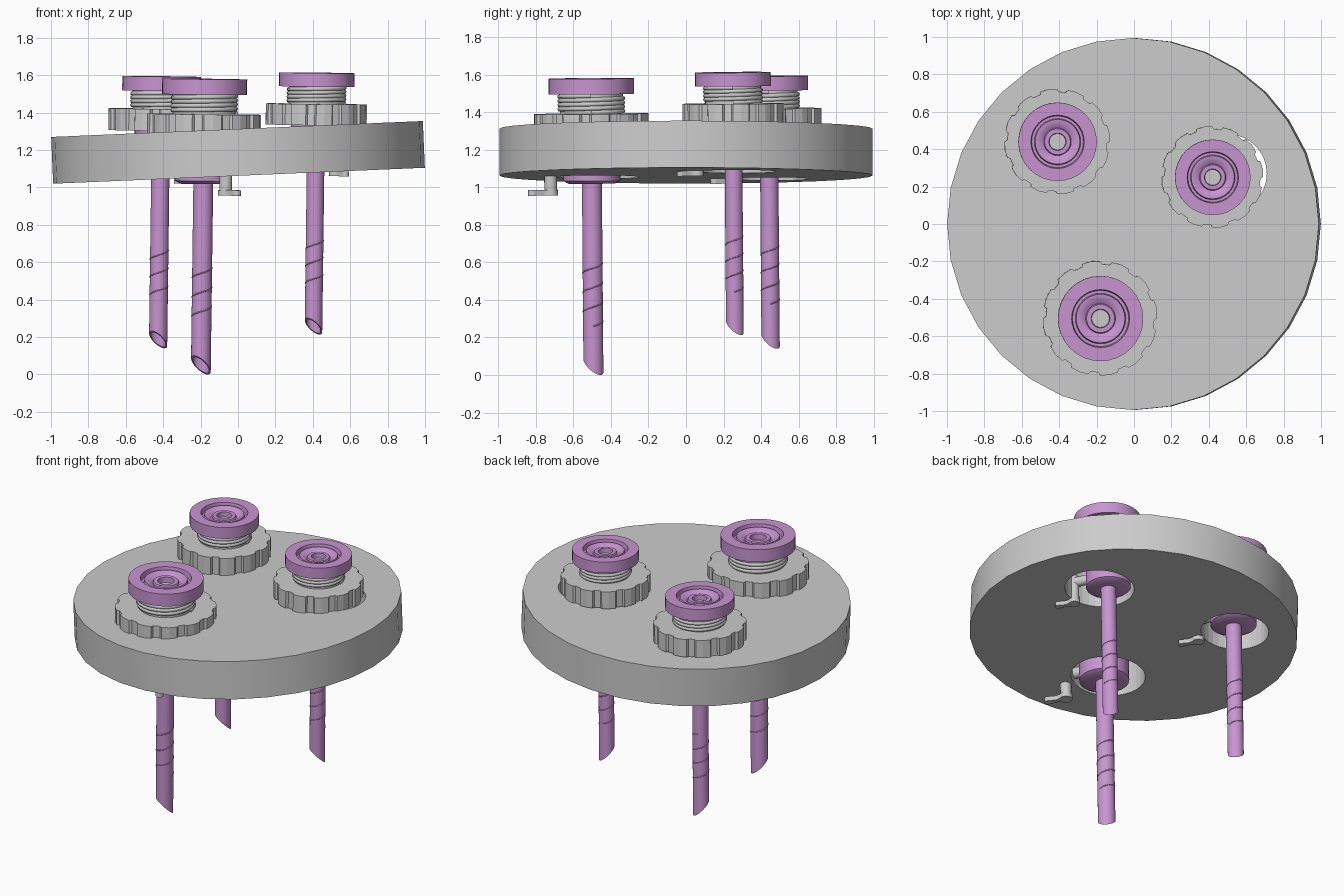
import bpy, bmesh
from math import sin, cos, pi, atan2
from mathutils import Matrix

if "Cube" in bpy.data.objects:
    bpy.data.objects.remove(bpy.data.objects["Cube"])

pink = bpy.data.materials.new("pink_plastic")
pink.diffuse_color = (0.58, 0.30, 0.64, 1)
pink.use_nodes = True
pink.node_tree.nodes["Principled BSDF"].inputs["Base Color"].default_value = pink.diffuse_color


def finish(bm, name, mat=None, M=Matrix(), smooth=True):
    bmesh.ops.recalc_face_normals(bm, faces=bm.faces)
    me = bpy.data.meshes.new(name)
    bm.to_mesh(me)
    bm.free()
    ob = bpy.data.objects.new(name, me)
    bpy.context.collection.objects.link(ob)
    ob.matrix_world = M
    if mat:
        me.materials.append(mat)
    if smooth:
        bpy.ops.object.select_all(action='DESELECT')
        ob.select_set(True)
        bpy.context.view_layer.objects.active = ob
        bpy.ops.object.shade_smooth_by_angle(angle=0.6)
    return ob


def lathe(profile, n=32, slant=None):
    """Revolve a closed (r, z) profile; slant tilts points at z = 0."""
    bm = bmesh.new()
    rings = []
    for i in range(n):
        a = 2 * pi * i / n
        ring = []
        for r, z in profile:
            x, y = r * cos(a), r * sin(a)
            if slant and z == 0:
                z = slant * (0.053 - (x + y) * 0.707)
            ring.append(bm.verts.new((x, y, z)))
        rings.append(ring)
    m = len(profile)
    for i in range(n):
        a, b = rings[i], rings[(i + 1) % n]
        for j in range(m):
            k = (j + 1) % m
            bm.faces.new((a[j], b[j], b[k], a[k]))
    return bm


def prism(outline, z0, z1):
    bm = bmesh.new()
    f = bm.faces.new([bm.verts.new((x, y, z0)) for x, y in outline])
    ext = bmesh.ops.extrude_face_region(bm, geom=[f])
    for v in ext["geom"]:
        if isinstance(v, bmesh.types.BMVert):
            v.co.z = z1
    return bm


def circle(r, n, x=0, y=0):
    return [(x + r * cos(2 * pi * i / n), y + r * sin(2 * pi * i / n)) for i in range(n)]


def helix(name, r, z0, z1, turns, thick, M, mat=None):
    cu = bpy.data.curves.new(name, 'CURVE')
    cu.dimensions = '3D'
    cu.bevel_depth = thick
    cu.bevel_resolution = 1
    sp = cu.splines.new('POLY')
    n = int(turns * 28)
    sp.points.add(n)
    for i, p in enumerate(sp.points):
        t = i / n
        a = 2 * pi * turns * t
        p.co = (r * cos(a), r * sin(a), z0 + (z1 - z0) * t, 1)
    if mat:
        cu.materials.append(mat)
    ob = bpy.data.objects.new(name, cu)
    bpy.context.collection.objects.link(ob)
    ob.matrix_world = M


# Tilted base disc with three openings
tilt = Matrix.Translation((0, 0, 1.1875)) @ Matrix.Rotation(-0.0428, 4, 'Y')
disc = finish(prism(circle(0.9945, 32), -0.125, 0.125), "base_disc", None, tilt)
for hx, hy, hr in ((-0.19, -0.47, 0.225), (-0.42, 0.45, 0.205), (0.50, 0.27, 0.21)):
    cutter = finish(prism(circle(hr, 32, hx, hy), 0.8, 1.6), "hole_cutter", smooth=False)
    cutter.hide_render = True
    mod = disc.modifiers.new("hole", 'BOOLEAN')
    mod.operation = 'DIFFERENCE'
    mod.solver = 'EXACT'
    mod.object = cutter
    bpy.context.view_layer.objects.active = disc
    bpy.ops.object.modifier_apply(modifier=mod.name)
    bpy.data.objects.remove(cutter)


def port(label, x, y, z, s):
    M = (Matrix.Translation((x - 0.019 * s, y + 0.012 * s, z))
         @ Matrix.Rotation(0.013, 4, 'Y') @ Matrix.Rotation(0.008, 4, 'X') @ Matrix.Scale(s, 4))
    # Hollow slanted tube with spiral rib
    finish(lathe([(0.053, 0), (0.053, 1.06), (0.044, 1.06), (0.044, 0)], 32, 0.95),
           label + "_tube", pink, M)
    helix(label + "_tube_rib", 0.052, 0.26, 0.60, 3.3, 0.004, M, pink)
    # Body inside the disc
    finish(lathe([(0.044, 1.02), (0.125, 1.02), (0.152, 1.035), (0.152, 1.39), (0.044, 1.39)]),
           label + "_body", pink, M)
    # Threaded neck
    finish(lathe([(0.05, 1.38), (0.168, 1.38), (0.168, 1.50), (0.05, 1.50)]),
           label + "_neck", None, M)
    helix(label + "_neck_thread", 0.168, 1.40, 1.49, 4, 0.013, M)
    # Cap with groove, dished centre and seal
    finish(lathe([(0.228, 1.497), (0.228, 1.58), (0.155, 1.58), (0.150, 1.545), (0.135, 1.545),
                  (0.130, 1.57), (0.110, 1.57), (0.080, 1.55), (0.075, 1.56), (0.050, 1.56),
                  (0.045, 1.497)]), label + "_cap", pink, M)
    finish(prism(circle(0.052, 24), 1.50, 1.525), label + "_seal", None, M)
    # Notched grip collar
    teeth = []
    for i in range(12):
        for f, r in ((0, 0.305), (0.3, 0.308), (0.6, 0.305), (0.66, 0.290), (0.94, 0.290)):
            a = 2 * pi * (i + f) / 12
            teeth.append((r * cos(a), r * sin(a)))
    finish(prism(teeth, 1.265, 1.392), label + "_collar", None, M, smooth=False)
    # Side valve: feed pipe, stem and lever
    hx, hy = 0.12, -0.22
    a = atan2(hy, hx)
    bm = prism(circle(0.035, 16), 0.13, 0.25)
    finish(bm, label + "_valve_pipe", None,
           M @ Matrix.Translation((0, 0, 1.13)) @ Matrix.Rotation(a, 4, 'Z')
           @ Matrix.Rotation(pi / 2, 4, 'Y'))
    finish(prism(circle(0.034, 16, hx, hy), 0.98, 1.17), label + "_valve_stem", None, M)
    V = M @ Matrix.Translation((hx, hy, 0)) @ Matrix.Rotation(a + 0.05, 4, 'Z')
    hub = [(0.04 * cos(t), 0.04 * sin(t)) for t in (0.6 + i * (2 * pi - 1.2) / 14 for i in range(15))]
    tip = [(0.113 + 0.024 * cos(t), 0.024 * sin(t)) for t in (-1.4 + i * 0.4 for i in range(8))]
    finish(prism(hub + [(0.06, -0.014)] + tip + [(0.06, 0.014)], 0.96, 0.99),
           label + "_valve_lever", None, V)


port("front_port", -0.18, -0.505, 0.0, 1.0)
port("left_port", -0.41, 0.44, 0.14, 0.92)
port("right_port", 0.42, 0.25, 0.213, 0.886)
